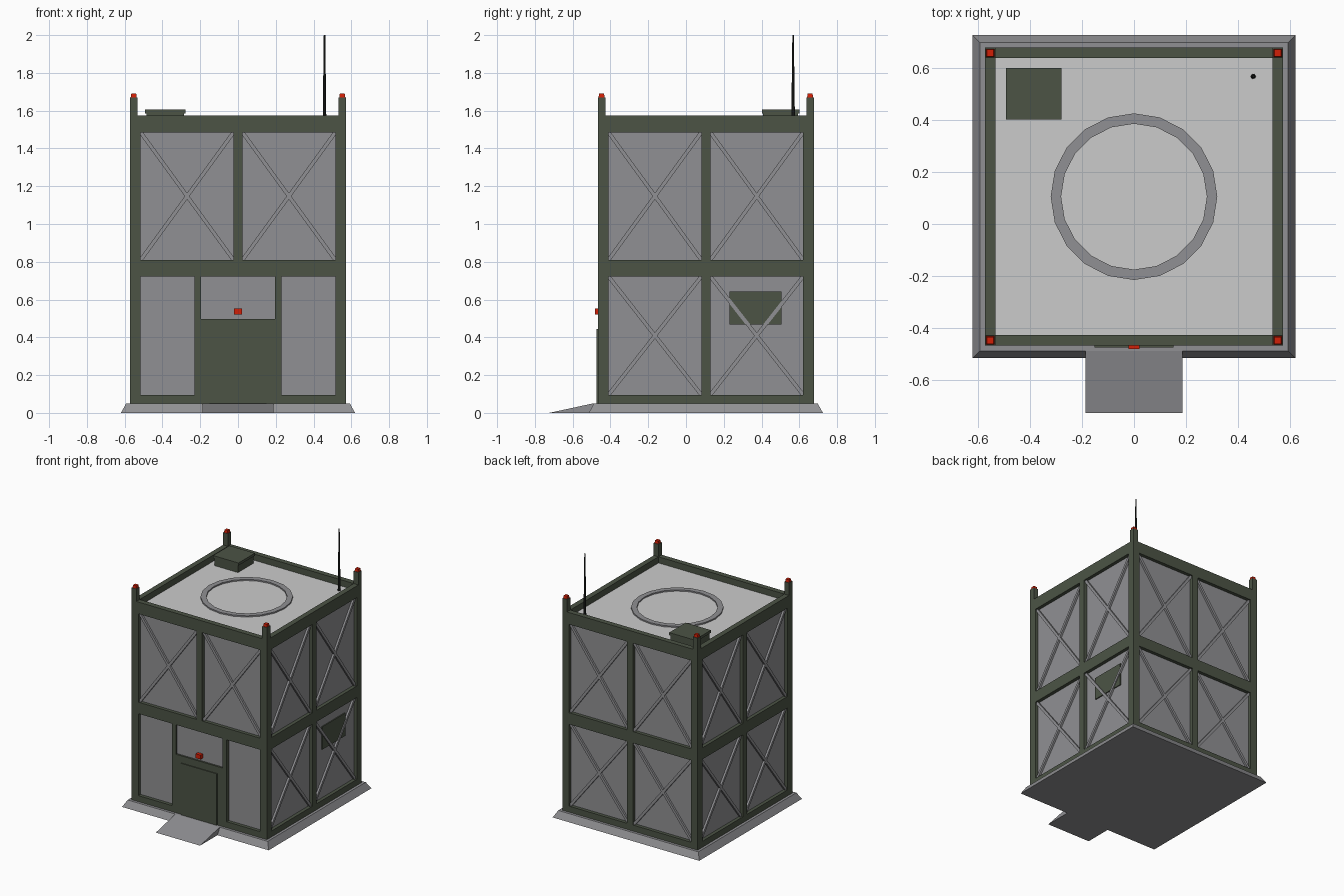
import bpy, bmesh, math
from mathutils import Matrix, Vector

cube = bpy.data.objects.get("Cube")
if cube:
    bpy.data.objects.remove(cube, do_unlink=True)


def material(name, r, g, b):
    m = bpy.data.materials.new(name)
    m.use_nodes = True
    m.diffuse_color = (r, g, b, 1)
    m.node_tree.nodes["Principled BSDF"].inputs["Base Color"].default_value = (r, g, b, 1)
    return m


GREEN = material("dark olive green", 0.072, 0.088, 0.06)
GREY = material("concrete grey", 0.28, 0.28, 0.292)
LIGHT = material("light roof grey", 0.6, 0.6, 0.6)
RED = material("lamp red", 0.64, 0.014, 0.002)
BLACK = material("antenna black", 0.018, 0.02, 0.018)

CENTRE = Matrix.Translation((0, 0.105, 0))   # tower axis
HALF = 0.572                                 # half width of the frame
WALL = 0.546                                 # half width of the wall panels
PARAPET = 0.532                              # inner face of the parapet
INNER = 0.515                                # inner edge of the corner posts
LOWER, UPPER = (0.096, 0.722), (0.81, 1.485)  # panel heights


def finish(name, bm, mat, matrix=Matrix()):
    bm.transform(matrix)
    bmesh.ops.recalc_face_normals(bm, faces=bm.faces)
    mesh = bpy.data.meshes.new(name)
    bm.to_mesh(mesh)
    bm.free()
    mesh.materials.append(mat)
    obj = bpy.data.objects.new(name, mesh)
    bpy.context.collection.objects.link(obj)
    return obj


def box(name, mat, x, y, z, matrix=CENTRE, taper=0):
    """Box between (min, max) pairs; taper pulls the top edges inward."""
    bm = bmesh.new()
    bmesh.ops.create_cube(bm, size=1)
    for v in bm.verts:
        s = [1 if c > 0 else 0 for c in v.co]
        pull = taper if s[2] else 0
        v.co = Vector((x[s[0]] + (-pull if s[0] else pull),
                       y[s[1]] + (-pull if s[1] else pull), z[s[2]]))
    return finish(name, bm, mat, matrix)


def wall_box(name, mat, side, u, depth, z):
    """Box on a wall: u runs along it, depth is measured out from the axis."""
    turn = CENTRE @ Matrix.Rotation(side * math.pi / 2, 4, "Z")
    return box(name, mat, u, (-depth[1], -depth[0]), z, turn)


def cross_brace(name, side, u, z):
    """Two thin diagonal struts across a panel."""
    turn = CENTRE @ Matrix.Rotation(side * math.pi / 2, 4, "Z")
    w, h = u[1] - u[0], z[1] - z[0]
    half = math.hypot(w, h) / 2
    middle = Matrix.Translation((sum(u) / 2, 0, sum(z) / 2))
    for sign in (-1, 1):
        tilt = Matrix.Rotation(sign * math.atan2(h, w), 4, "Y")
        box(name, GREY, (-half, half), (-WALL - 0.015, -WALL + 0.005),
            (-0.01, 0.01), turn @ middle @ tilt)


def span(sign, inner, outer):
    """Ordered interval on the negative or positive side."""
    return tuple(sorted((sign * inner, sign * outer)))


# Base plinth, wall core and roof deck
box("base_plinth", GREY, (-0.62, 0.62), (-0.62, 0.62), (0, 0.05), taper=0.028)
box("wall_core", GREY, (-WALL, WALL), (-WALL, WALL), (0.04, 1.51))
box("roof_deck", LIGHT, (-0.545, 0.545), (-0.545, 0.545), (1.505, 1.528))

# Entrance ramp
bm = bmesh.new()
profile = [(-0.725, 0), (-0.488, 0.051), (-0.488, 0)]
face = bm.faces.new([bm.verts.new((-0.187, y, z)) for y, z in profile])
extruded = bmesh.ops.extrude_face_region(bm, geom=[face])["geom"]
bmesh.ops.translate(bm, vec=(0.374, 0, 0),
                    verts=[g for g in extruded if isinstance(g, bmesh.types.BMVert)])
finish("entrance_ramp", bm, GREY)

# Corner posts with lamps on top
for sx in (-1, 1):
    for sy in (-1, 1):
        box("corner_post", GREEN, span(sx, INNER, HALF), span(sy, INNER, HALF), (0.05, 1.5))
        box("corner_post_top", GREEN, span(sx, PARAPET, HALF), span(sy, PARAPET, HALF),
            (1.5, 1.67))
        box("corner_lamp", RED, span(sx, 0.536, 0.568), span(sy, 0.536, 0.568),
            (1.67, 1.69), taper=0.003)

# Frame beams, middle posts and cross braces on the four walls
for side in range(4):
    frame = (WALL - 0.01, HALF)
    wall_box("bottom_beam", GREEN, side, (-INNER, INNER), frame, (0.05, LOWER[0]))
    wall_box("middle_beam", GREEN, side, (-INNER, INNER), frame, (LOWER[1], UPPER[0]))
    wall_box("parapet_beam", GREEN, side, (-PARAPET, PARAPET), (PARAPET, HALF),
             (UPPER[1], 1.575))
    # Corner closers level with the parapet
    for level in (LOWER, UPPER):
        if side == 0 and level == LOWER:
            continue
        wall_box("middle_post", GREEN, side, (-0.024, 0.024), frame, level)
        for u in ((-INNER, -0.024), (0.024, INNER)):
            cross_brace("cross_brace", side, u, level)

# Front entrance: door posts, surround, door, fascia and lamp
for s in (-1, 1):
    wall_box("door_post", GREEN, 0, span(s, 0.197, 0.231), (0.53, HALF), LOWER)
wall_box("door_surround", GREEN, 0, (-0.197, 0.197), (0.53, HALF), (LOWER[0], 0.497))
wall_box("door", GREEN, 0, (-0.152, 0.152), (0.56, 0.579), (0.05, 0.443))
wall_box("door_fascia", GREY, 0, (-0.197, 0.197), (0.53, 0.558), (0.497, LOWER[1]))
wall_box("door_lamp", RED, 0, (-0.021, 0.021), (0.55, 0.586), (0.521, 0.553))

# Service plate on the left wall
wall_box("service_plate", GREEN, 1, (0.125, 0.401), (WALL - 0.001, WALL + 0.008), (0.468, 0.642))

# Roof hatch with a lid
box("roof_hatch", GREEN, (-0.485, -0.285), (0.407, 0.593), (1.52, 1.585), Matrix())
box("roof_hatch_lid", GREEN, (-0.492, -0.278), (0.402, 0.6), (1.585, 1.605), Matrix())

# Landing ring on the roof
bm = bmesh.new()
loops = []
SIDES = 20
for radius, z in ((0.28, 1.52), (0.28, 1.538), (0.32, 1.538), (0.32, 1.52)):
    loops.append([bm.verts.new((radius * math.sin(i * math.tau / SIDES),
                                radius * math.cos(i * math.tau / SIDES), z))
                  for i in range(SIDES)])
for a, b in zip(loops, loops[1:] + loops[:1]):
    for i in range(SIDES):
        j = (i + 1) % SIDES
        bm.faces.new((a[i], a[j], b[j], b[i]))
finish("roof_ring", bm, GREY, CENTRE)

# Antenna
bm = bmesh.new()
bmesh.ops.create_cone(bm, cap_ends=True, segments=8, radius1=0.01, radius2=0.004, depth=0.48)
finish("antenna", bm, BLACK, Matrix.Translation((0.458, 0.567, 1.76)))
